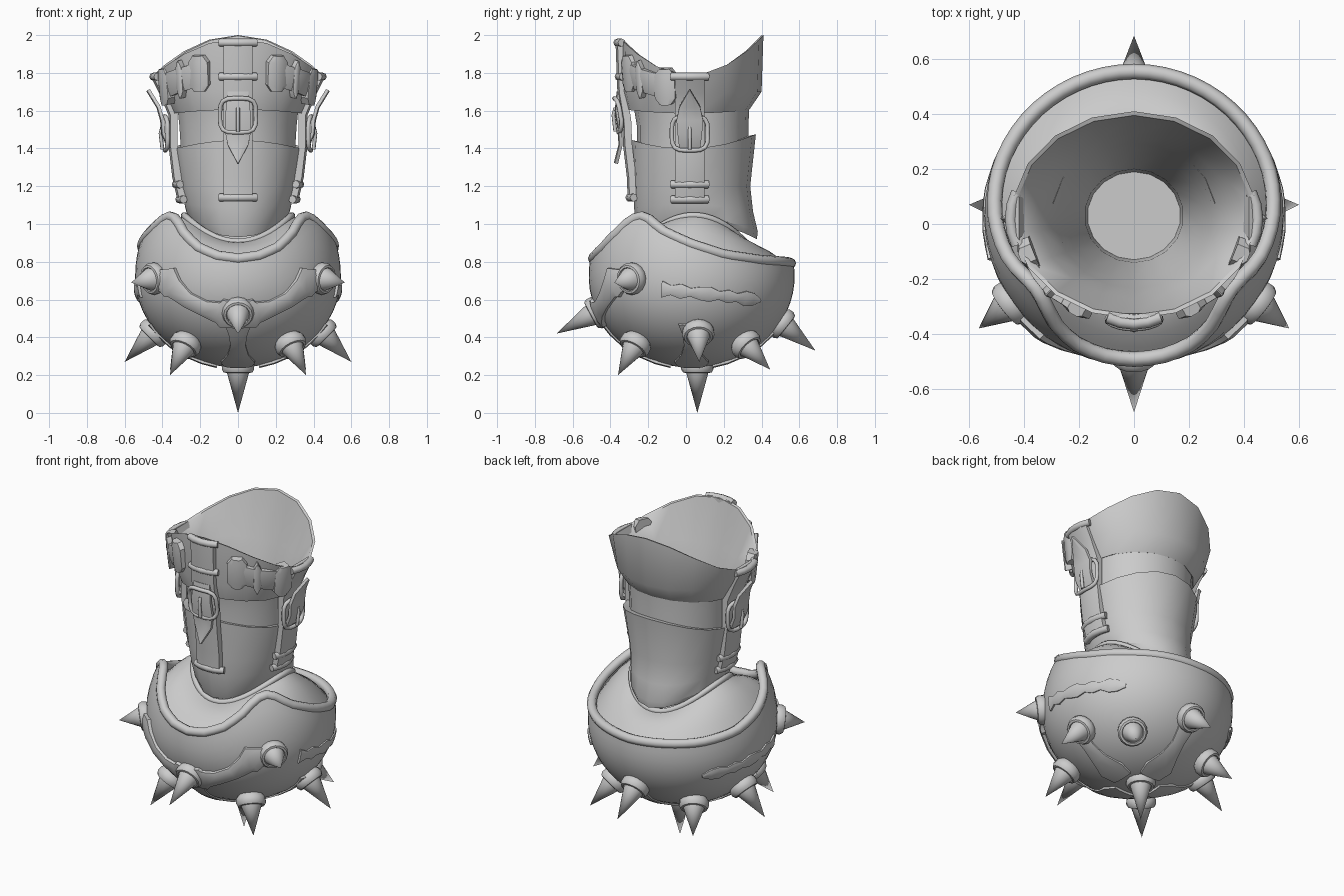
import bpy, bmesh
from math import sin, cos, pi, radians, sqrt
from mathutils import Vector, Matrix

if "Cube" in bpy.data.objects:
    bpy.data.objects.remove(bpy.data.objects["Cube"])

grey = bpy.data.materials.new("plain grey")
grey.use_nodes = True
grey.diffuse_color = (0.6, 0.6, 0.6, 1)
grey.node_tree.nodes["Principled BSDF"].inputs["Base Color"].default_value = (0.6, 0.6, 0.6, 1)


def finish(name, bm, angle=40, matrix=None):
    bmesh.ops.remove_doubles(bm, verts=bm.verts, dist=0.0005)
    if matrix:
        bm.transform(matrix)
    bmesh.ops.recalc_face_normals(bm, faces=bm.faces)
    me = bpy.data.meshes.new(name)
    bm.to_mesh(me)
    bm.free()
    me.materials.append(grey)
    ob = bpy.data.objects.new(name, me)
    bpy.context.collection.objects.link(ob)
    bpy.ops.object.select_all(action='DESELECT')
    ob.select_set(True)
    bpy.context.view_layer.objects.active = ob
    bpy.ops.object.shade_smooth_by_angle(angle=radians(angle))


def skin(name, rows, angle=40, caps=False, matrix=None):
    """Join closed rows of points into a surface."""
    bm = bmesh.new()
    vs = [[bm.verts.new(p) for p in row] for row in rows]
    n = len(rows[0])
    for a, b in zip(vs, vs[1:]):
        for i in range(n):
            j = (i + 1) % n
            bm.faces.new((a[i], a[j], b[j], b[i]))
    if caps:
        bm.faces.new(vs[0])
        bm.faces.new(vs[-1])
    finish(name, bm, angle, matrix)


def ribbon(name, centres, normals, widths, thick=0.02, sink=0.02, matrix=None):
    """Raised strip of varying half width along a path."""
    rows = []
    for i, (c, n) in enumerate(zip(centres, normals)):
        t = centres[min(i + 1, len(centres) - 1)] - centres[max(i - 1, 0)]
        s = n.cross(t).normalized() * max(widths[i], 0.002)
        rows.append([c - s - n * sink, c - s + n * thick * 0.5, c - s * .5 + n * thick * .9,
                     c + s * .5 + n * thick * .9, c + s + n * thick * 0.5, c + s - n * sink])
    skin(name, rows, 35, True, matrix)


def tube(name, pts, r, cyclic=False, sides=8, matrix=None):
    """Round bar along a path."""
    pts = [Vector(p) for p in pts]
    n, rows, ref = len(pts), [], None
    for i, p in enumerate(pts):
        a = pts[(i - 1) % n] if cyclic else pts[max(i - 1, 0)]
        b = pts[(i + 1) % n] if cyclic else pts[min(i + 1, n - 1)]
        t = (b - a).normalized()
        if ref is None:
            ref = t.orthogonal()
        ref = (ref - t * ref.dot(t)).normalized()
        q = t.cross(ref)
        rows.append([p + r * (ref * cos(k * 2 * pi / sides) + q * sin(k * 2 * pi / sides))
                     for k in range(sides)])
    if cyclic:
        rows.append(rows[0])
    skin(name, rows, 60, not cyclic, matrix)


def ring(cy, rx, ry, z, zc=0, zs=0, n=18):
    """Oval ring; the angle starts at the front."""
    return [Vector((rx * sin(f), cy - ry * cos(f), z + zc * cos(f) + zs * cos(2 * f)))
            for f in (k * 2 * pi / n for k in range(n))]


def lerp(x, table):
    for (a, u), (b, v) in zip(table, table[1:]):
        if x <= b:
            k = (x - a) / (b - a)
            return u + (v - u) * k
    return table[-1][1]


# spiked bowl
RIM = [(0, .82), (12, .835), (24, .88), (36, .96), (44, 1.025), (52, 1.055), (60, 1.035),
       (72, .97), (90, .90), (110, .84), (135, .81), (180, .795)]


def bowl(deg, z, off=0.0):
    f, d = radians(deg), z - .72
    r = .545 * sqrt(max(0, 1 - (d / (.48 if d < 0 else .6)) ** 2))
    p = Vector((r * sin(f), .03 - r * cos(f), z))
    n = Vector((p.x, p.y - .03, d * 1.2)).normalized()
    return p + n * off, n


def rim(deg):
    return lerp(min(deg, 360 - deg), RIM)


degs = [k * 6 for k in range(60)]
rows = []
for k in range(17):
    t = 1 - cos(k / 16 * pi / 2)
    rows.append([bowl(d, .2402 + (rim(d) - .2402) * t)[0] for d in degs])
skin("bowl", rows)
tube("bowl_rim", [bowl(d, rim(d), -.016)[0] for d in degs], .028, True)

# padded dome between the bowl and the neck
neck = ring(.05, .285, .28, .97, .01, -.075, 60)
rows = []
for k in range(7):
    t = k / 6
    row = []
    for d, q in zip(degs, neck):
        a = bowl(d, .76 + .5 * (rim(d) - .8), -.02)[0]
        row.append(a.lerp(q, t) + Vector((0, 0, .035 * sin(pi * t))))
    rows.append(row)
skin("inner_dome", rows)
tube("neck_roll", neck, .018, True)

# sleeve of three overlapping tubes
skin("lower_cuff", [ring(.065, .245, .31, .965, .005, -.04), ring(.06, .268, .32, 1.0, .01, -.03),
                    ring(.04, .287, .315, 1.09, .01, -.015), ring(.03, .31, .31, 1.2),
                    ring(.04, .345, .33, 1.43, -.015, .03), ring(.04, .30, .285, 1.42, -.015, .03)], angle=30)
skin("middle_cuff", [ring(.035, .305, .295, 1.36), ring(.035, .315, .295, 1.52), ring(.03, .325, .305, 1.61)])
skin("flared_collar", [ring(.02, .30, .29, 1.61), ring(.01, .345, .325, 1.595, 0, .01),
                       ring(.03, .40, .37, 1.70), ring(.032, .445, .378, 1.89, -.01, .10),
                       ring(.032, .43, .363, 1.886, -.01, .10), ring(.03, .345, .30, 1.70),
                       ring(.03, .285, .265, 1.58),
                       ring(.03, .25, .235, 1.4), ring(.03, .18, .17, 1.2), ring(.03, .17, .16, 1.05),
                       ring(.03, 0, 0, 1.05)])


# spikes with collars
def spike(name, base, tip):
    base, tip = Vector(base), Vector(tip)
    ax = tip - base
    prof = [(.07, -.04), (.084, -.02), (.086, .008), (.076, .026), (.064, .028), (.06, .022), (0, ax.length)]
    rows = [[(r * cos(a), r * sin(a), h) for a in (k * pi / 8 for k in range(16))] for r, h in prof]
    skin(name, rows, matrix=Matrix.Translation(base) @ ax.to_track_quat('Z', 'Y').to_matrix().to_4x4())


spike("bottom_spike", (0, .06, .24), (0, .06, 0))
spike("front_spike", (0, -.48, .53), (0, -.685, .42))
spike("back_spike", (0, .51, .47), (0, .685, .33))
for s, side in ((1, "left"), (-1, "right")):
    spike(side + "_spike", (s * .45, .065, .42), (s * .60, .07, .27))
    spike(side + "_upper_spike", (s * .45, -.29, .71), (s * .565, -.38, .69))
    spike(side + "_front_lower_spike", (s * .28, -.27, .36), (s * .36, -.36, .20))
    spike(side + "_back_lower_spike", (s * .28, .32, .36), (s * .36, .445, .23))


# raised plates lying on the bowl
def plate(name, path, s=1, thick=.014):
    pn = [bowl(s * d, z) for d, z, w in path]
    ribbon(name, [p for p, n in pn], [n for p, n in pn], [w for d, z, w in path], thick, .03)


scallop = [.045, .025, .04, .022, .035, .04, .022, .035, .022, .04, .035, .01]
for s, side in ((1, "left"), (-1, "right")):
    plate(side + "_horn_plate", [(56, .71, .05), (47, .70, .06), (41, .69, .085), (38, .66, .06),
                                 (30, .60, .045), (20, .555, .045), (12, .535, .06), (10, .53, .08), (0, .52, .075)],
          s, .028)
    plate(side + "_scalloped_plate", [(73 + 60 * k / 11, .655 - .06 * k / 11, w)
                                      for k, w in enumerate(scallop)], s)
for d, name in ((0, "front"), (90, "left"), (180, "back"), (270, "right")):
    plate(name + "_lower_plate", [(d, z, w) for z, w in
                                  ((.47, .07), (.42, .05), (.36, .04), (.31, .055), (.27, .09), (.25, .07))])


# buckled straps, shaped facing the front and turned into place
def strap(name, m, path, tongue, zb, bars):
    def strip(part, pts, widths, thick, sink):
        cs = [Vector((0, -d, z)) for d, z in pts]
        ns = []
        for i in range(len(cs)):
            t = cs[min(i + 1, len(cs) - 1)] - cs[max(i - 1, 0)]
            n = Vector((1, 0, 0)).cross(t).normalized()
            ns.append(n if n.y < 0 else -n)
        ribbon(name + part, cs, ns, widths, thick, sink, m)

    table = [(z, d) for d, z in path]
    strip("_strap", path, [.078] * len(path), .026, .025)
    strip("_tongue", tongue, [.055, .065, .07, .055, .002], .014, .01)
    for i, z in enumerate(bars):
        d = lerp(z, table) + .014
        tube(f"{name}_bar_{i}", [(x, -d + 2.5 * x * x, z) for x in (-.097, -.05, 0, .05, .097)], .021, matrix=m)
    frame = []
    for k in range(24):
        a = k * pi / 12
        e = (abs(cos(a)) ** 4 + abs(sin(a)) ** 4) ** -.25
        x, z = .095 * e * cos(a), zb + .09 * e * sin(a)
        frame.append((x, -lerp(z, table) - .045 + 2 * x * x, z))
    tube(name + "_buckle", frame, .012, True, matrix=m)
    d = lerp(zb, table) + .055
    tube(name + "_pin", [(0, -d, zb - .085), (0, -d - .01, zb), (0, -d, zb + .04)], .01, matrix=m)


strap("front", Matrix(),
      [(.285, 1.12), (.29, 1.25), (.31, 1.42), (.315, 1.55), (.34, 1.7), (.35, 1.97)],
      [(.355, 1.70), (.365, 1.60), (.35, 1.50), (.345, 1.42), (.37, 1.32)], 1.575, (1.14, 1.78, 1.96))
for s, side in ((1, "left"), (-1, "right")):
    turn = Matrix.Translation((0, .02, 0)) @ Matrix.Rotation(s * pi / 2, 4, 'Z')
    strap(side, turn,
          [(.295, 1.12), (.325, 1.25), (.345, 1.42), (.345, 1.58), (.395, 1.70), (.44, 1.79)],
          [(.36, 1.40), (.395, 1.48), (.40, 1.55), (.42, 1.62), (.475, 1.71)], 1.48, (1.13, 1.21, 1.78))

    # short belt on the collar with an end plate at each side
    def collar(deg, z, off=0):
        f = radians(deg)
        k = .355 + .1 * (z - 1.7)
        n = Vector((s * sin(f), -cos(f), -.2)).normalized()
        return Vector((s * (k + .045) * sin(f), .03 - k * cos(f), z)) + n * off, n

    def fitting(part, spots, widths, thick):
        pn = [collar(*spot) for spot in spots]
        ribbon(side + part, [p for p, n in pn], [n for p, n in pn], widths, thick, .03)

    fitting("_collar_belt", [(26 + 7 * k, 1.80 - .012 * k, .01 + .012 * sin(k * pi / 6)) for k in range(7)],
            [.062] * 7, .016)
    for deg, zc, part in ((29, 1.80, "_front_plate"), (68, 1.73, "_rear_plate")):
        fitting(part, [(deg, zc + h, .012) for h in (-.095, -.06, .06, .095)], [.03, .058, .058, .03], .028)
    fitting("_belt_prong", [(45, 1.77 + h, .028) for h in (-.1, -.06, .06, .1)], [.002, .022, .022, .002], .014)
